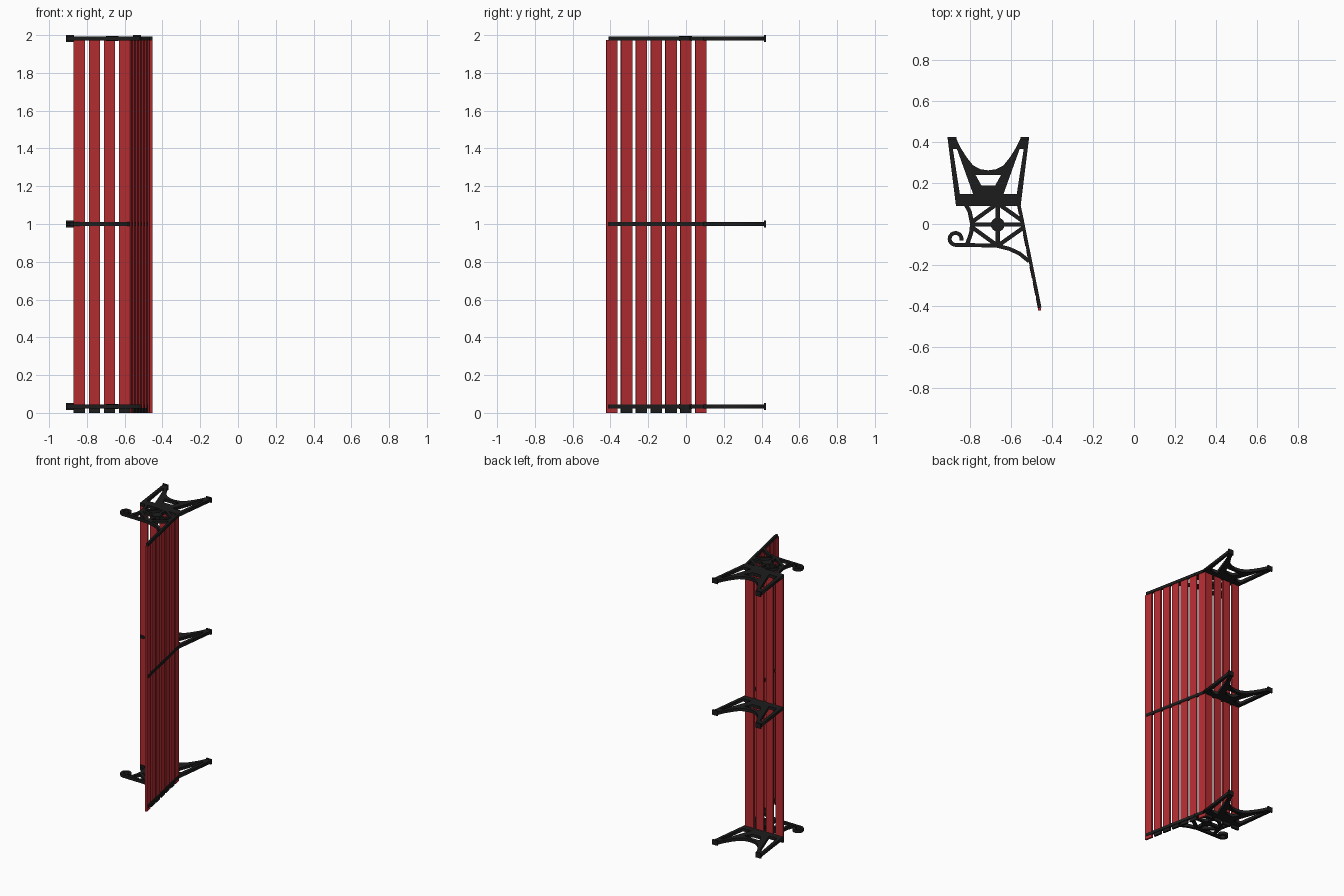
import bpy, bmesh, math
from mathutils import Vector

if "Cube" in bpy.data.objects:
    bpy.data.objects.remove(bpy.data.objects["Cube"])


def material(name, rgb):
    m = bpy.data.materials.new(name)
    m.diffuse_color = (*rgb, 1)
    m.use_nodes = True
    m.node_tree.nodes["Principled BSDF"].inputs["Base Color"].default_value = m.diffuse_color
    return m


IRON = material("black_iron", (0.012, 0.012, 0.012))
RED = material("red_paint", (0.45, 0.025, 0.03))
FRAME_Z = (0.034, 1.0, 1.982)
HALF = 0.011
MID = -0.712          # mirror line of the leg casting


def plate(name, loops, z, half=HALF, mat=IRON):
    """Flat casting: first loop is the outline, the others are holes."""
    cu = bpy.data.curves.new(name, 'CURVE')
    cu.dimensions = '2D'
    cu.fill_mode = 'BOTH'
    cu.extrude = half
    for pts in loops:
        s = cu.splines.new('POLY')
        s.points.add(len(pts) - 1)
        for p, (x, y) in zip(s.points, pts):
            p.co = (x, y, 0, 1)
        s.use_cyclic_u = True
    tmp = bpy.data.objects.new(name + "_tmp", cu)
    bpy.context.collection.objects.link(tmp)
    dg = bpy.context.evaluated_depsgraph_get()
    me = bpy.data.meshes.new_from_object(tmp.evaluated_get(dg))
    bpy.data.objects.remove(tmp)
    me.materials.clear()
    me.materials.append(mat)
    ob = bpy.data.objects.new(name, me)
    ob.location.z = z
    bpy.context.collection.objects.link(ob)
    return ob


def bar(name, path, z, width=0.02, half=HALF):
    """Flat strip of constant width following a path."""
    p = [Vector(q) for q in path]
    left, right = [], []
    for i, q in enumerate(p):
        t = (p[min(i + 1, len(p) - 1)] - p[max(i - 1, 0)]).normalized()
        n = Vector((-t.y, t.x)) * width / 2
        left.append(q + n)
        right.append(q - n)
    bm = bmesh.new()
    rings = [[bm.verts.new((v.x, v.y, h)) for v, h in
              ((a, half), (b, half), (b, -half), (a, -half))]
             for a, b in zip(left, right)]
    for a, b in zip(rings, rings[1:]):
        for k in range(4):
            bm.faces.new((a[k], a[(k + 1) % 4], b[(k + 1) % 4], b[k]))
    bm.faces.new(rings[0])
    bm.faces.new(rings[-1])
    bmesh.ops.recalc_face_normals(bm, faces=bm.faces)
    me = bpy.data.meshes.new(name)
    bm.to_mesh(me)
    bm.free()
    me.materials.append(IRON)
    ob = bpy.data.objects.new(name, me)
    ob.location.z = z
    bpy.context.collection.objects.link(ob)
    return ob


def box(name, x, y, z, size, angle=0, mat=IRON):
    bpy.ops.mesh.primitive_cube_add(size=1, location=(x, y, z), rotation=(0, 0, angle))
    ob = bpy.context.object
    ob.name = name
    ob.scale = size
    ob.data.materials.append(mat)


def flip(pts):
    return [(2 * MID - x, y) for x, y in reversed(pts)]


def arc(cx, cy, r, a0, a1, n):
    return [(cx + r * math.cos(math.radians(a0 + (a1 - a0) * i / n)),
             cy + r * math.sin(math.radians(a0 + (a1 - a0) * i / n))) for i in range(n + 1)]


# Leg casting: right half mirrored, with three windows
half = [(MID + 0.158, 0.088), (MID + 0.199, 0.42), (MID + 0.158, 0.42), (MID + 0.135, 0.372),
        (MID + 0.105, 0.325), (MID + 0.075, 0.287), (MID + 0.04, 0.268), (MID, 0.262)]
outline = half + flip(half)[1:]
side_hole = [(MID + 0.153, 0.366), (MID + 0.173, 0.366), (MID + 0.139, 0.146), (MID + 0.074, 0.146)]
mid_hole = [(MID - 0.062, 0.239), (MID + 0.062, 0.239), (MID + 0.033, 0.187), (MID - 0.033, 0.187)]

# Backrest line, from seat to top edge
B0, B1 = Vector((-0.565, 0.108)), Vector((-0.46, -0.41))
back_dir = (B1 - B0).normalized()
back_ang = math.atan2(back_dir.y, back_dir.x)

for z in FRAME_Z:
    plate("leg_frame", [outline, side_hole, flip(side_hole), mid_hole], z)
    for sx in (-1, 1):
        box("foot_pad", MID + sx * 0.178, 0.419, z, (0.043, 0.01, 0.037))
    bar("backrest_bar", [B0, B1], z, 0.016)

# Armrests at both ends
HX, HY = -0.666, -0.003
for z in (FRAME_Z[0], FRAME_Z[2]):
    rail = arc(-0.872, -0.073, 0.029, -15, 270, 16)
    rail += [(-0.75, -0.104), (-0.67, -0.106), (-0.61, -0.121), (-0.56, -0.144), (-0.513, -0.182)]
    bar("armrest_scroll_rail", rail, z, 0.019)
    bar("armrest_front_curve", [(-0.822, 0.095), (-0.803, 0.06), (-0.791, 0.0),
                                (-0.796, -0.045), (-0.818, -0.105)], z)
    bar("armrest_upright", [(HX, 0.095), (HX, -0.106)], z)
    bar("armrest_crossbar", [(-0.79, HY), (-0.54, HY)], z)
    for sy in (-1, 1):
        bar("armrest_brace_front", [(-0.787, HY + sy * 0.016), (HX - 0.008, HY + sy * 0.098)], z)
        bar("armrest_brace_back", [(-0.542, HY + sy * 0.016), (HX + 0.008, HY + sy * 0.098)], z)
    plate("armrest_hub", [arc(HX, HY, 0.034, 0, 337.5, 15)], z, 0.013)


def slat(name, x, y, size, angle, capped):
    z0 = 0.026 if capped else 0.0
    box(name, x, y, (z0 + 1.973) / 2, (*size, 1.973 - z0), angle, RED)
    if capped:
        box(name + "_end_cap", x, y, z0 / 2, (*size, z0), angle)


# Seat slats
for i in range(4):
    slat("seat_slat", -0.84 + i * 0.08, 0.097, (0.06, 0.014), 0, True)

# Backrest slats, slightly proud of the bar on the seat side
n = Vector((back_dir.y, -back_dir.x)) * 0.003
for i in range(7):
    y = -0.393 + i * 0.0785
    x = B0.x + (y - B0.y) / back_dir.y * back_dir.x
    slat("backrest_slat", x + n.x, y + n.y, (0.06, 0.014), back_ang, 0 < i < 6)
